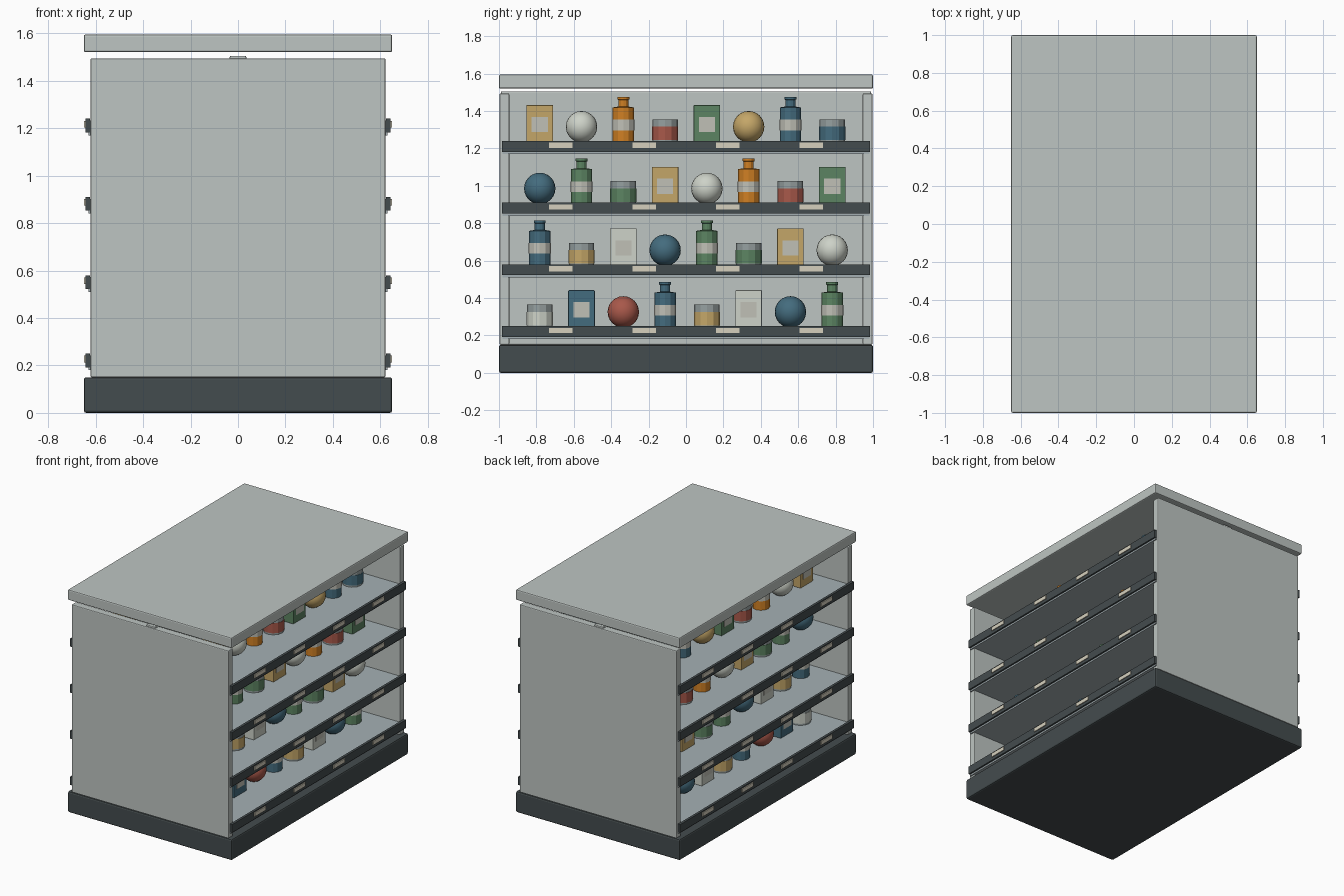
import bpy, bmesh, math
from mathutils import Matrix

if "Cube" in bpy.data.objects:
    bpy.data.objects.remove(bpy.data.objects["Cube"])


def material(name, rgb):
    m = bpy.data.materials.new(name)
    lin = [((c / 255 + 0.055) / 1.055) ** 2.4 for c in rgb]
    m.diffuse_color = (*lin, 1)
    m.use_nodes = True
    m.node_tree.nodes["Principled BSDF"].inputs["Base Color"].default_value = m.diffuse_color
    return m


MATS = {n: material(n, c) for n, c in {
    'panel': (190, 197, 194), 'dark': (68, 76, 78), 'shelf': (165, 176, 180),
    'cream': (214, 208, 190), 'metal': (150, 160, 160), 'label': (192, 192, 182),
    'tan': (196, 166, 104), 'white': (205, 210, 200), 'orange': (208, 128, 36),
    'red': (168, 88, 74), 'green': (92, 132, 98), 'blue': (68, 108, 126)}.items()}


def finish(name, bm, mat, bevel=0, smooth=None):
    me = bpy.data.meshes.new(name)
    bm.to_mesh(me)
    bm.free()
    ob = bpy.data.objects.new(name, me)
    bpy.context.collection.objects.link(ob)
    me.materials.append(MATS[mat])
    if smooth:
        me.polygons.foreach_set('use_smooth', [True] * len(me.polygons))
    if bevel:
        mod = ob.modifiers.new('soft_edges', 'BEVEL')
        mod.width, mod.segments = bevel, 2
    return ob


def box(name, mat, x, y, z, bevel=0):
    """Box from (min, max) ranges on each axis."""
    bm = bmesh.new()
    r = (x, y, z)
    mid = [(a + b) / 2 for a, b in r]
    size = [abs(b - a) for a, b in r]
    bmesh.ops.create_cube(bm, size=1, matrix=Matrix.Translation(mid) @ Matrix.Diagonal((*size, 1)))
    return finish(name, bm, mat, bevel)


def turned(name, mat, x, y, z, profile, sides=12):
    """Closed solid of revolution from (radius, height) points."""
    bm = bmesh.new()
    rings = [[bm.verts.new((x + r * math.cos(a), y + r * math.sin(a), z + h))
              for a in (2 * math.pi * i / sides for i in range(sides))] for r, h in profile]
    for lo, hi in zip(rings, rings[1:]):
        for i in range(sides):
            j = (i + 1) % sides
            bm.faces.new((lo[i], lo[j], hi[j], hi[i]))
    bm.faces.new(rings[0][::-1])
    bm.faces.new(rings[-1])
    return finish(name, bm, mat)


# Products, standing at (x, y, z); s is the side they face
def carton(col, s, x, y, z):
    box('carton', col, (x - .05, x + .05), (y - .071, y + .071), (z, z + .2), .004)
    f = x + s * .05
    box('carton_label', 'label', sorted((f, f + s * .003)), (y - .043, y + .043), (z + .055, z + .137))


def ball(col, s, x, y, z):
    bm = bmesh.new()
    bmesh.ops.create_uvsphere(bm, u_segments=20, v_segments=12, radius=.084,
                              matrix=Matrix.Translation((x, y, z + .084)))
    finish('ball', bm, col, smooth=True)


def bottle(col, s, x, y, z):
    turned('bottle', col, x, y, z, [(.057, 0), (.057, .187), (.027, .192), (.027, .228),
                                    (.032, .230), (.032, .243)])
    turned('bottle_label', 'label', x, y, z, [(.059, .065), (.059, .122)])


def can(col, s, x, y, z):
    turned('can', 'metal', x, y, z, [(.068, 0), (.068, .123)])
    turned('can_label', col, x, y, z, [(.070, .012), (.070, .084)])


KINDS = {'c': carton, 'b': ball, 't': bottle, 'n': can}
ROWS = [  # bottom shelf first
    'n-white c-blue b-red t-blue n-tan c-white b-blue t-green',
    't-blue n-tan c-white b-blue t-green n-green c-tan b-white',
    'b-blue t-green n-green c-tan b-white t-orange n-red c-green',
    'c-tan b-white t-orange n-red c-green b-tan t-blue n-blue']

# Main body
box('base_plinth', 'dark', (-.65, .65), (-1, 1), (0, .15), .01)
box('top_canopy', 'panel', (-.65, .65), (-1, 1), (1.52, 1.595), .008)
box('centre_panel', 'panel', (-.035, .035), (-.99, .99), (.15, 1.505), .006)
for s in (-1, 1):
    box('end_panel', 'panel', (-.622, .622), sorted((s * .945, s * .997)), (.15, 1.494), .006)

# Shelves, price rails, tags and goods on both sides
for s in (-1, 1):
    for k, row in enumerate(ROWS):
        z = .247 + .33 * k
        box('shelf', 'shelf', sorted((s * .03, s * .63)), (-.98, .98), (z - .067, z - .005))
        box('price_rail', 'dark', sorted((s * .624, s * .642)), (-.983, .983), (z - .055, z + .003))
        for y in (-.67, -.223, .223, .67):
            box('price_tag', 'cream', sorted((s * .642, s * .648)), (y - .063, y + .063),
                (z - .034, z - .006))
        for i, item in enumerate(row.split()):
            kind, col = item.split('-')
            KINDS[kind](col, s, s * .36, -.782 + .2234 * i, z - .005)
